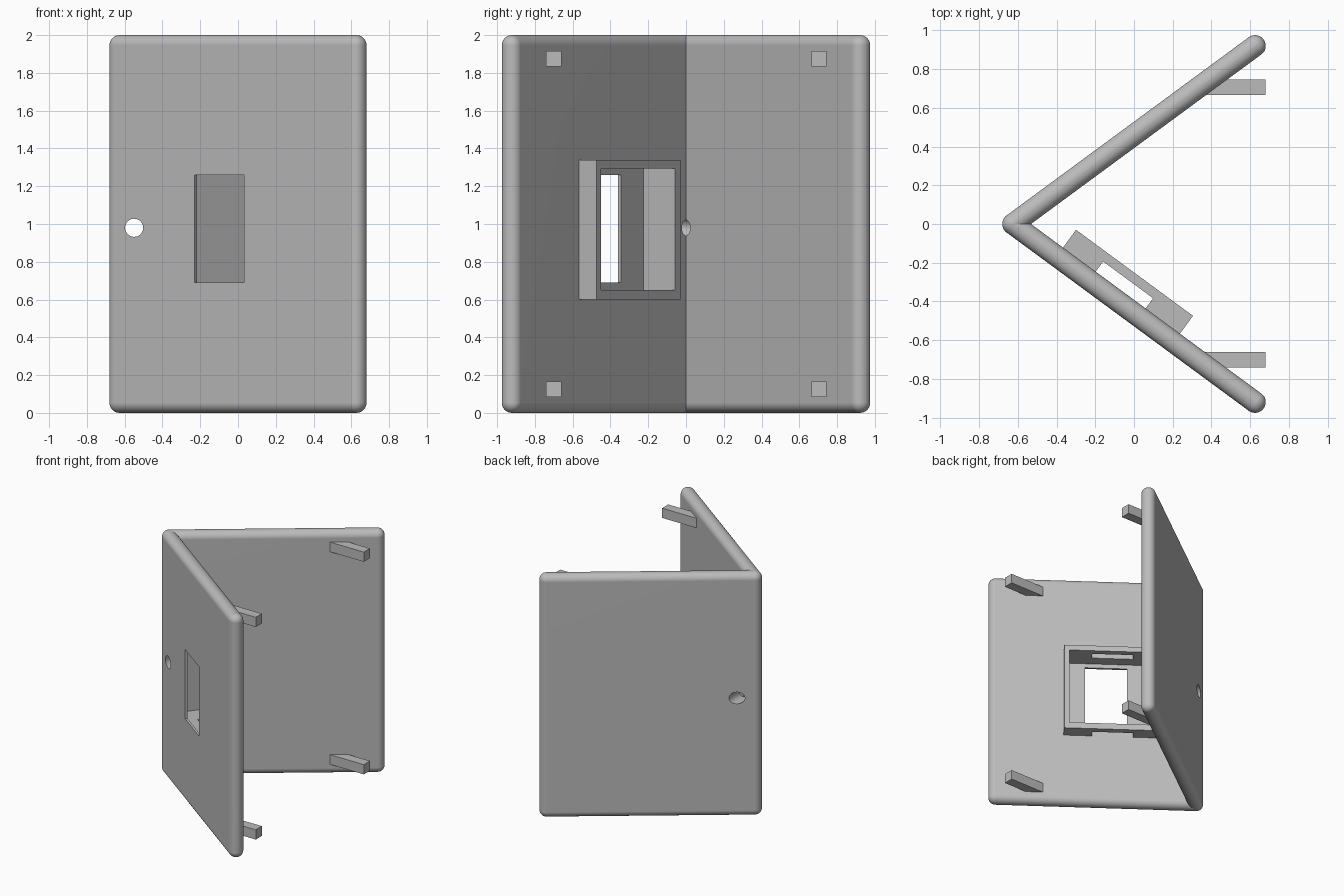
import bpy
import math
from mathutils import Matrix

if "Cube" in bpy.data.objects:
    bpy.data.objects.remove(bpy.data.objects["Cube"])

R = 0.055                      # half thickness of a panel
SPAN_X, SPAN_Y = 1.25, 0.92    # hinge axis to the free edge
ANGLE = math.atan2(SPAN_Y, SPAN_X)
LENGTH = math.hypot(SPAN_X, SPAN_Y)
HINGE = Matrix.Translation((-0.625, 0, 0))
FRONT = HINGE @ Matrix.Rotation(-ANGLE, 4, "Z")
BACK = HINGE @ Matrix.Rotation(ANGLE, 4, "Z")

grey = bpy.data.materials.new("light_grey")
grey.use_nodes = True
COLOUR = (0.5, 0.5, 0.5, 1)
grey.diffuse_color = COLOUR
grey.node_tree.nodes["Principled BSDF"].inputs["Base Color"].default_value = COLOUR


def box(name, xs, ys, zs, frame=Matrix()):
    """Box between pairs of limits, placed in a panel's own frame."""
    bpy.ops.mesh.primitive_cube_add(size=1)
    ob = bpy.context.object
    ob.name = name
    limits = (xs, ys, zs)
    centre = [(a + b) / 2 for a, b in limits]
    size = [b - a for a, b in limits]
    ob.data.transform(Matrix.Translation(centre) @ Matrix.Diagonal((*size, 1)))
    ob.matrix_world = frame
    ob.data.materials.append(grey)
    return ob


def apply(ob, kind, **settings):
    mod = ob.modifiers.new(kind.lower(), kind)
    for key, value in settings.items():
        setattr(mod, key, value)
    bpy.context.view_layer.objects.active = ob
    bpy.ops.object.modifier_apply(modifier=mod.name)


def cut(ob, *cutters):
    for cutter in cutters:
        apply(ob, "BOOLEAN", operation="DIFFERENCE", solver="EXACT", object=cutter)


def panel(name, frame):
    ob = box(name, (-R, LENGTH + R), (-R, R), (0, 2), frame)
    apply(ob, "BEVEL", width=R * 0.98, segments=8, limit_method="NONE")
    return ob


# Two rounded panels meeting at the hinge edge
front_panel = panel("front_panel", FRONT)
back_panel = panel("back_panel", BACK)

# Raised frame on the inner face of the front panel
screen_frame = box("screen_frame", (0.28, 1.03), (R, 0.169), (0.6, 1.34), FRONT)

# Cutters: pocket, window, side slots and hinge hole
pocket = box("pocket_cutter", (0.33, 0.988), (-0.036, 0.3), (0.65, 1.295), FRONT)
window = box("window_cutter", (0.532, 0.855), (-0.2, 0.1), (0.69, 1.26), FRONT)
slot = box("slot_cutter", (0.49, 0.81), (0.04, 0.12), (0.5, 1.5), FRONT)
bpy.ops.mesh.primitive_cylinder_add(vertices=32, radius=0.048, depth=1,
                                    location=(-0.55, 0, 0.98),
                                    rotation=(math.pi / 2, 0, 0))
hole = bpy.context.object
bpy.context.view_layer.update()

cut(front_panel, pocket, window, hole)
cut(back_panel, hole)
cut(screen_frame, pocket, slot)
for cutter in (pocket, window, slot, hole):
    bpy.data.objects.remove(cutter)

# Smooth rounded edges, flat faces kept clean
for ob in (front_panel, back_panel):
    bpy.ops.object.select_all(action="DESELECT")
    ob.select_set(True)
    bpy.context.view_layer.objects.active = ob
    bpy.ops.object.shade_smooth_by_angle(angle=math.radians(30))
    ob.modifiers.new("weighted_normal", "WEIGHTED_NORMAL").keep_sharp = True

# Four square pegs
for side, y in (("front", -0.70), ("back", 0.705)):
    for level, z in (("lower", 0.125), ("upper", 1.875)):
        box(f"{side}_{level}_peg", (0.33, 0.68),
            (y - 0.04, y + 0.04), (z - 0.04, z + 0.04))
